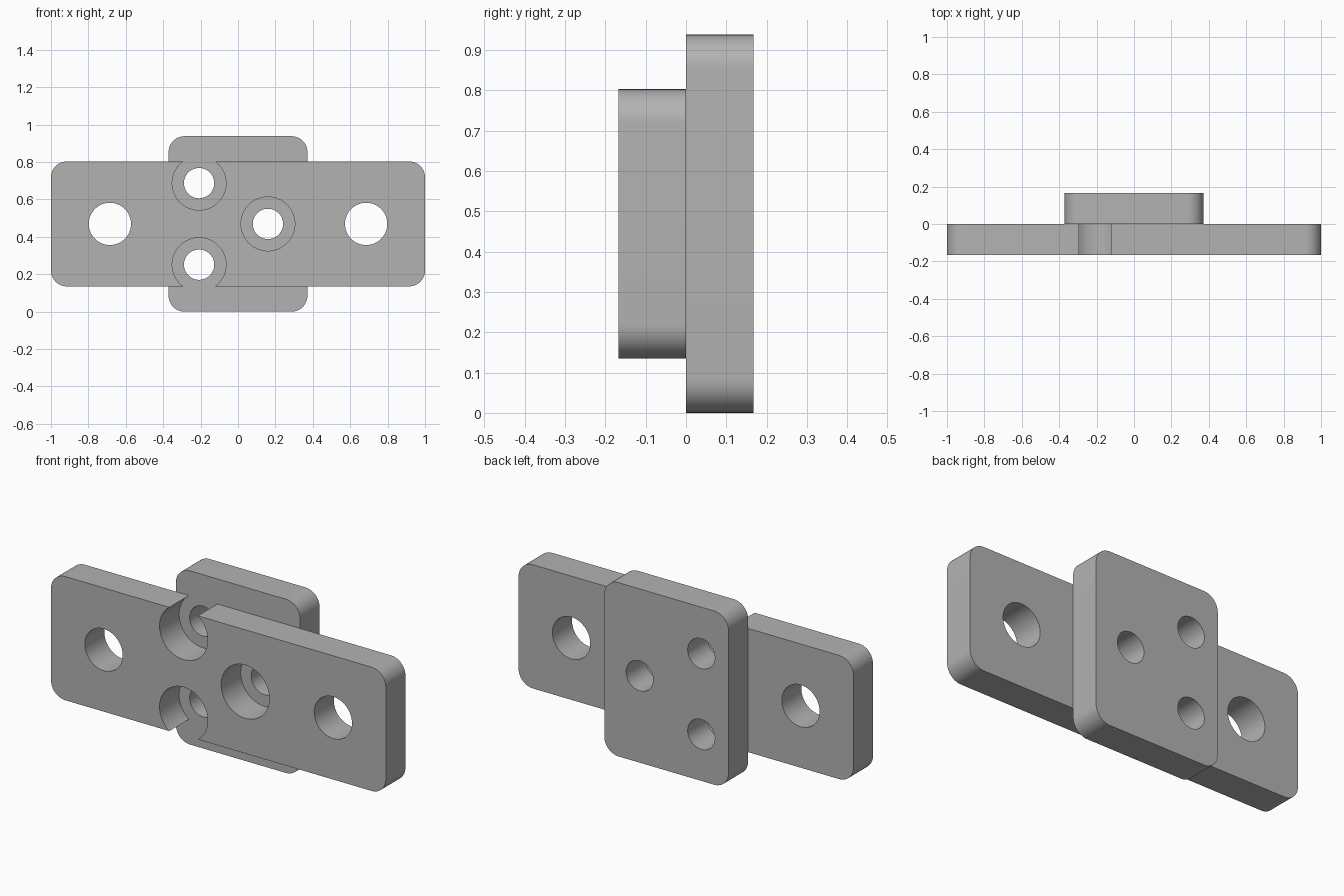
import bpy
import bmesh
import math

cube = bpy.data.objects.get("Cube")
if cube:
    bpy.data.objects.remove(cube, do_unlink=True)

THICK = 0.167
MID_Z = 0.469
CORNER = 0.085
MOUNT_X = 0.685
SCREWS = [(0.16, MID_Z), (-0.208, MID_Z + 0.218), (-0.208, MID_Z - 0.218)]

grey = bpy.data.materials.new("plain grey")
grey.use_nodes = True
grey.diffuse_color = (0.45, 0.45, 0.45, 1)
grey.node_tree.nodes["Principled BSDF"].inputs["Base Color"].default_value = (0.45, 0.45, 0.45, 1)


def add_prism(name, outline, y0, y1):
    """Extrude an (x, z) outline from y0 to y1."""
    bm = bmesh.new()
    face = bm.faces.new([bm.verts.new((x, y0, z)) for x, z in outline])
    side = bmesh.ops.extrude_face_region(bm, geom=[face])["geom"]
    verts = [v for v in side if isinstance(v, bmesh.types.BMVert)]
    bmesh.ops.translate(bm, verts=verts, vec=(0, y1 - y0, 0))
    bmesh.ops.recalc_face_normals(bm, faces=bm.faces)
    mesh = bpy.data.meshes.new(name)
    bm.to_mesh(mesh)
    bm.free()
    obj = bpy.data.objects.new(name, mesh)
    bpy.context.collection.objects.link(obj)
    mesh.materials.append(grey)
    return obj


def arc(x, z, r, start, sweep, steps):
    return [(x + r * math.cos(start + sweep * i / steps),
             z + r * math.sin(start + sweep * i / steps)) for i in range(steps + 1)]


def rounded_rect(half_w, half_h):
    points = []
    for i, (sx, sz) in enumerate([(1, 1), (-1, 1), (-1, -1), (1, -1)]):
        points += arc(sx * (half_w - CORNER), MID_Z + sz * (half_h - CORNER),
                      CORNER, i * math.pi / 2, math.pi / 2, 12)
    return points


def plate(name, half_w, half_h, y0, y1, holes):
    """Rounded plate drilled right through by (x, z, radius) holes."""
    obj = add_prism(name, rounded_rect(half_w, half_h), y0, y1)
    bpy.ops.object.select_all(action='DESELECT')
    bpy.context.view_layer.objects.active = obj
    obj.select_set(True)
    for x, z, r in holes:
        cutter = add_prism("drill", arc(x, z, r, 0, math.tau, 64)[:-1], y0 - 0.1, y1 + 0.1)
        cutter.hide_render = True
        mod = obj.modifiers.new("hole", 'BOOLEAN')
        mod.operation = 'DIFFERENCE'
        mod.solver = 'EXACT'
        mod.object = cutter
        bpy.ops.object.modifier_apply(modifier=mod.name)
        bpy.data.objects.remove(cutter, do_unlink=True)
    bpy.ops.object.shade_smooth_by_angle(angle=math.radians(30))
    return obj


# Long front bar: two mounting holes and three wide screw head recesses
plate("front_bar", 1.0, 0.334, -THICK, 0,
      [(s * MOUNT_X, MID_Z, 0.113) for s in (-1, 1)] + [(x, z, 0.144) for x, z in SCREWS])

# Upright back plate: three narrow screw holes
plate("back_plate", 0.371, MID_Z, 0, THICK, [(x, z, 0.081) for x, z in SCREWS])
